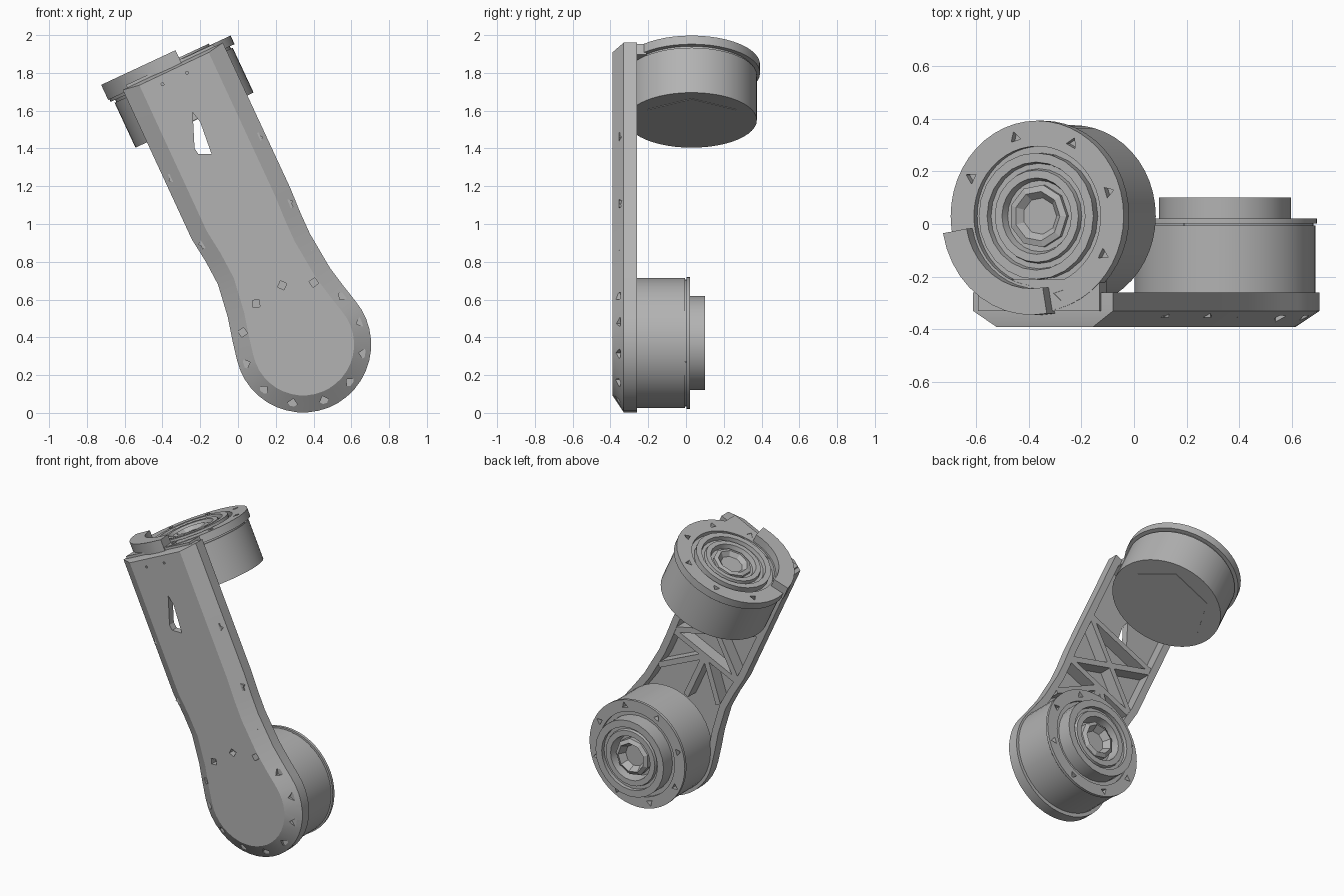
import bpy, bmesh
from math import sin, cos, radians, pi
from mathutils import Matrix, Vector

if "Cube" in bpy.data.objects:
    bpy.data.objects.remove(bpy.data.objects["Cube"])

grey = bpy.data.materials.new("machined_grey")
grey.use_nodes = True
grey.diffuse_color = (0.45, 0.45, 0.45, 1)
grey.node_tree.nodes["Principled BSDF"].inputs["Base Color"].default_value = (0.45, 0.45, 0.45, 1)

# Local frames of the two actuators: z runs along each shaft
UPPER = Matrix.Translation((-0.23, 0.03, 1.55)) @ Matrix.Rotation(radians(-25), 4, 'Y')
LOWER = Matrix.Translation((0.345, -0.26, 0.37)) @ Matrix.Rotation(radians(-90), 4, 'X')


def finish(name, bm, frame=Matrix(), angle=30):
    bmesh.ops.recalc_face_normals(bm, faces=bm.faces)
    me = bpy.data.meshes.new(name)
    bm.transform(frame)
    bm.to_mesh(me)
    bm.free()
    me.materials.append(grey)
    ob = bpy.data.objects.new(name, me)
    bpy.context.collection.objects.link(ob)
    shade(ob, angle)
    return ob


def shade(ob, angle):
    for f in ob.data.polygons:
        f.use_smooth = True
    ob.data.set_sharp_from_angle(angle=radians(angle))


def add_loft(bm, loops):
    """Skin a stack of equal loops and cap both ends."""
    rings = [[bm.verts.new(p) for p in loop] for loop in loops]
    for a, b in zip(rings, rings[1:]):
        for i in range(len(a)):
            j = (i + 1) % len(a)
            bm.faces.new((a[i], a[j], b[j], b[i]))
    bm.faces.new(rings[0][::-1])
    bm.faces.new(rings[-1])


def lathe(name, profile, frame, sides=48, angle=30):
    bm = bmesh.new()
    add_loft(bm, [[(r * cos(2 * pi * k / sides), r * sin(2 * pi * k / sides), h)
                   for k in range(sides)] for r, h in profile])
    return finish(name, bm, frame, angle)


def add_box(bm, lo, hi):
    corners = [(lo[0], lo[1]), (hi[0], lo[1]), (hi[0], hi[1]), (lo[0], hi[1])]
    add_loft(bm, [[(x, y, z) for x, y in corners] for z in (lo[2], hi[2])])


def add_pin(bm, x, y, r, z0, z1, sides=4, turn=0.4):
    add_loft(bm, [[(x + r * cos(2 * pi * k / sides + turn), y + r * sin(2 * pi * k / sides + turn), z)
                   for k in range(sides)] for z in (z0, z1)])


def cut(ob, cutter, angle=30):
    mod = ob.modifiers.new("cut", 'BOOLEAN')
    mod.object, mod.solver = cutter, 'EXACT'
    bpy.context.view_layer.objects.active = ob
    bpy.ops.object.modifier_apply(modifier=mod.name)
    bpy.data.objects.remove(cutter)
    shade(ob, angle)


def inset(points, side, top):
    """Move a clockwise outline inward; the closing (top) edge has its own amount."""
    n, lines = len(points), []
    for i in range(n):
        d = (points[(i + 1) % n] - points[i]).normalized()
        lines.append((Vector((d.y, -d.x)), top if i == n - 1 else side))
    out = []
    for i, p in enumerate(points):
        (n1, a), (n2, b) = lines[i - 1], lines[i]
        det = n1.x * n2.y - n1.y * n2.x
        if abs(det) < 0.001:
            out.append(p + n1 * a)
        else:
            out.append(p + Vector((a * n2.y - b * n1.y, b * n1.x - a * n2.x)) / det)
    return out


def at_y(points, y):
    return [(p.x, y, p.y) for p in points]


# Link plate: round end, waisted neck, straight arm, chamfered front
right_edge = [(-0.08, 1.96), (0.277, 1.19), (0.33, 1.06), (0.38, 0.95), (0.487, 0.767), (0.56, 0.67)]
left_edge = [(-0.03, 0.386), (-0.055, 0.51), (-0.106, 0.68), (-0.17, 0.8), (-0.245, 0.92), (-0.61, 1.71)]
round_end = [(0.345 + 0.36 * cos(radians(t)), 0.362 + 0.36 * sin(radians(t)))
             for t in range(40, -176, -9)]
outline = [Vector(p) for p in right_edge + round_end + left_edge]
bm = bmesh.new()
add_loft(bm, [at_y(outline, -0.26), at_y(outline, -0.33), at_y(inset(outline, 0.09, 0.015), -0.39)])
plate = finish("link_plate", bm, angle=20)

# Hollow back of the plate
bm = bmesh.new()
pocket = inset(outline, 0.045, 0.05)
add_loft(bm, [at_y(pocket, -0.2), at_y(pocket, -0.345)])
cut(plate, finish("pocket_cutter", bm), 20)

# Cable window, bolt holes and two pin holes in the front skin
bm = bmesh.new()
window = [Vector(p) for p in ((-0.24, 1.59), (-0.2, 1.54), (-0.14, 1.37), (-0.21, 1.37), (-0.23, 1.4))]
add_loft(bm, [at_y(window, -0.5), at_y(window, -0.3)])
cut(plate, finish("window_cutter", bm), 20)
bm = bmesh.new()
for k in range(12):
    t = radians(10 + 30 * k)
    add_pin(bm, 0.325 * cos(t), 0.325 * sin(t), 0.026, -0.2, -0.088, turn=t)
cut(plate, finish("bolt_cutter", bm, LOWER), 20)
bm = bmesh.new()
for x, z in ((-0.4, 1.74), (-0.27, 1.8)):
    add_pin(bm, x, -z, 0.009, -0.5, -0.37)
cut(plate, finish("pin_cutter", bm, Matrix.Rotation(radians(-90), 4, 'X')), 20)

# Truss ribs inside the plate, as (across, along) pairs in the upper frame
ribs = [((-0.25, -0.22), (0.28, -0.22)), ((-0.25, -0.22), (0.28, -0.62)), ((0.28, -0.22), (-0.25, -0.62)),
        ((-0.25, -0.62), (0.28, -0.62)), ((0.015, -0.62), (0.015, -0.95)), ((0.015, -0.62), (0.26, -0.9)),
        ((0.015, -0.62), (-0.2, -0.85))]
bm = bmesh.new()
for a, b in ribs:
    a, b = Vector(a), Vector(b)
    d = (b - a).normalized() * 0.018
    n = Vector((-d.y, d.x))
    corners = (a + n, b + n, b - n, a - n)
    add_loft(bm, [[(p.x, y, p.y) for p in corners] for y in (-0.385, -0.293)])
finish("truss_ribs", bm, UPPER)

# Lower actuator: housing, output ring and faceted hub
lower = lathe("lower_housing", [(0.02, -0.02), (0.343, -0.02), (0.343, 0.255), (0.336, 0.255), (0.336, 0.262),
                                (0.35, 0.262), (0.35, 0.28), (0.275, 0.28), (0.275, 0.265), (0.02, 0.265)], LOWER)
lathe("lower_output_ring", [(0.05, 0.25), (0.25, 0.25), (0.25, 0.36), (0.205, 0.36), (0.205, 0.335),
                            (0.185, 0.335), (0.18, 0.352), (0.145, 0.352), (0.135, 0.28), (0.05, 0.28)],
      LOWER, 24)
lathe("lower_hub", [(0.12, 0.27), (0.12, 0.33), (0.095, 0.345), (0.07, 0.3), (0.01, 0.3)], LOWER, 9, 5)

# Upper actuator: housing with flange, output ring and faceted hub
upper = lathe("upper_housing", [(0.02, 0), (0.345, 0), (0.345, 0.262), (0.335, 0.262), (0.335, 0.275),
                                (0.362, 0.275), (0.362, 0.325), (0.265, 0.325), (0.265, 0.295),
                                (0.02, 0.295)], UPPER)
lathe("upper_output_ring", [(0.05, 0.28), (0.24, 0.28), (0.24, 0.335), (0.205, 0.335), (0.2, 0.31),
                            (0.18, 0.31), (0.175, 0.33), (0.145, 0.33), (0.135, 0.3), (0.05, 0.3)],
      UPPER, 24)
lathe("upper_hub", [(0.12, 0.29), (0.12, 0.318), (0.095, 0.325), (0.07, 0.3), (0.01, 0.3)], UPPER, 9, 5)
lathe("upper_rear_cover", [(0.27, 0.01), (0.27, -0.003), (0.02, -0.003)], UPPER, 6)

# Bolt recesses in both flanges
for body, top in ((lower, 0.28), (upper, 0.325)):
    bm = bmesh.new()
    for k in range(8):
        t = 2 * pi * k / 8 + 0.3
        add_pin(bm, 0.312 * cos(t), 0.312 * sin(t), 0.024, top - 0.03, top + 0.05, 3, t)
    cut(body, finish("recess_cutter", bm, LOWER if body == lower else UPPER))

# Bracket joining the upper flange to the plate
bm = bmesh.new()
add_box(bm, (-0.25, -0.36, 0.262), (0.26, -0.24, 0.322))
finish("flange_bracket", bm, UPPER)

# Raised stop segment on the upper flange
bm = bmesh.new()
arc = [radians(190 + 9 * k) for k in range(11)]
sector = ([(0.375 * cos(t), 0.375 * sin(t)) for t in arc]
          + [(0.275 * cos(t), 0.275 * sin(t)) for t in reversed(arc)])
add_loft(bm, [[(x, y, z) for x, y in sector] for z in (0.29, 0.378)])
finish("stop_segment", bm, UPPER)
